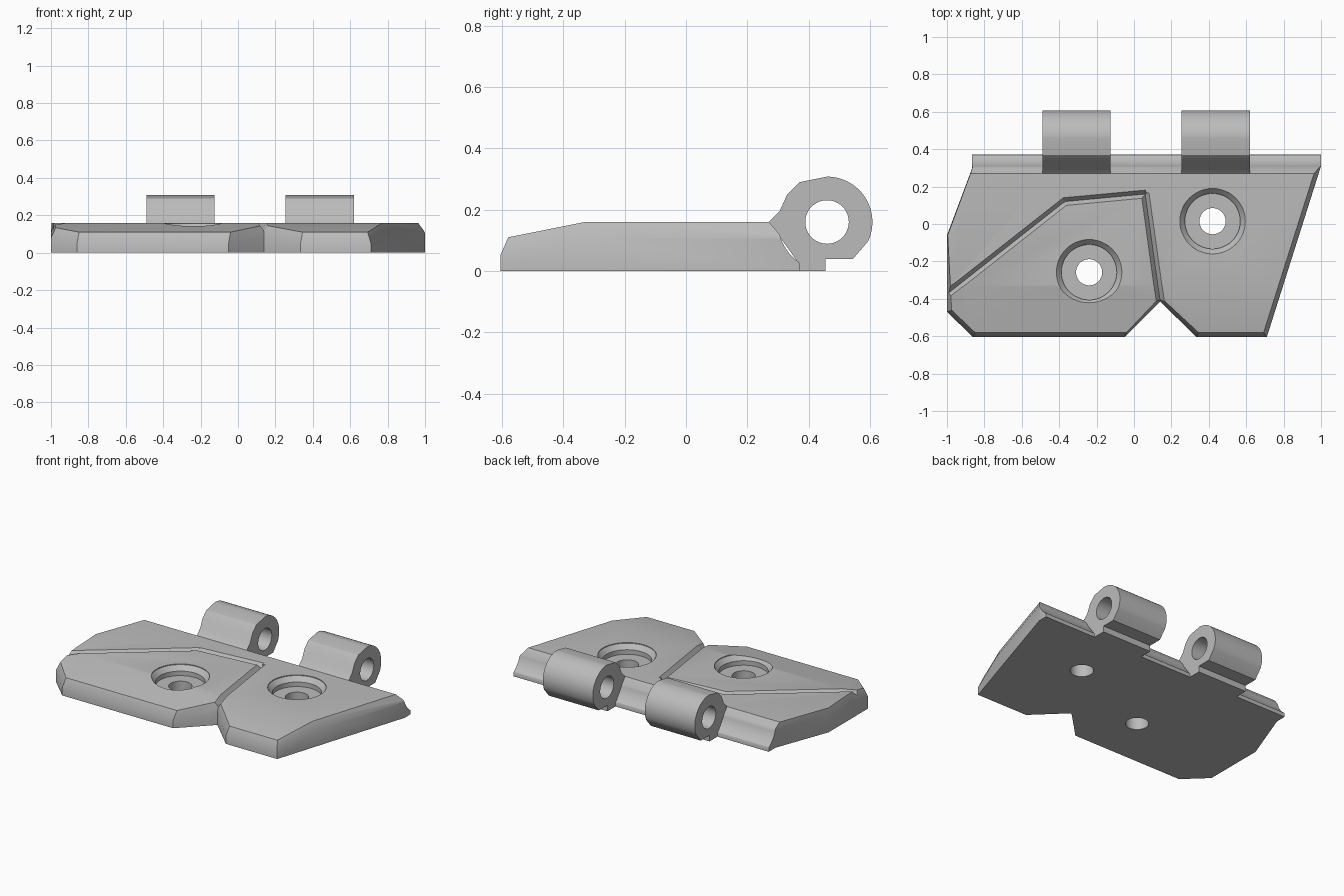
import bpy, bmesh
from math import cos, sin, radians, pi
from mathutils import Vector

if "Cube" in bpy.data.objects:
    bpy.data.objects.remove(bpy.data.objects["Cube"], do_unlink=True)

grey = bpy.data.materials.new("plain_grey")
grey.use_nodes = True
grey.diffuse_color = (0.5, 0.5, 0.5, 1)
grey.node_tree.nodes["Principled BSDF"].inputs["Base Color"].default_value = (0.5, 0.5, 0.5, 1)

THICK = 0.16
SLOPE_Y = -0.33


def drop(y):
    """How far the top surface falls towards the front edge."""
    return max(0, SLOPE_Y - y) * 0.2


def make_object(name, bm):
    bmesh.ops.recalc_face_normals(bm, faces=bm.faces)
    mesh = bpy.data.meshes.new(name)
    bm.to_mesh(mesh)
    bm.free()
    mesh.materials.append(grey)
    obj = bpy.data.objects.new(name, mesh)
    bpy.context.collection.objects.link(obj)
    return obj


def loft(name, loops):
    """Closed solid through matching rings of points."""
    bm = bmesh.new()
    rings = [[bm.verts.new(p) for p in ring] for ring in loops]
    for a, b in zip(rings, rings[1:]):
        for i in range(len(a)):
            j = (i + 1) % len(a)
            bm.faces.new((a[i], a[j], b[j], b[i]))
    bm.faces.new(rings[0])
    bm.faces.new(rings[-1])
    return make_object(name, bm)


def prism_x(name, profile, x0, x1):
    return loft(name, [[(x, y, z) for y, z in profile] for x in (x0, x1)])


def lathe(name, profile, x, y, n=48):
    return loft(name, [[(x + r * cos(2 * pi * i / n), y + r * sin(2 * pi * i / n), z)
                        for i in range(n)] for r, z in profile])


def arc(cy, cz, r, start, end, n):
    angles = [radians(start + (end - start) * i / n) for i in range(n + 1)]
    return [(cy + r * cos(a), cz + r * sin(a)) for a in angles]


def cut(target, cutter):
    cutter.hide_render = True
    mod = target.modifiers.new("cut", "BOOLEAN")
    mod.operation = "DIFFERENCE"
    mod.solver = "EXACT"
    mod.object = cutter
    bpy.context.view_layer.objects.active = target
    bpy.ops.object.modifier_apply(modifier=mod.name)
    bpy.data.objects.remove(cutter, do_unlink=True)


def smooth(obj):
    bpy.ops.object.select_all(action="DESELECT")
    obj.select_set(True)
    bpy.context.view_layer.objects.active = obj
    bpy.ops.object.shade_smooth_by_angle(angle=radians(25))


# Plate: outline with a chamfered upper rim
outer = [(-1, -0.47), (-0.86, -0.605), (-0.05, -0.605), (0.14, -0.415), (0.335, -0.605),
         (0.71, -0.605), (1, 0.31), (1, 0.5), (-0.865, 0.5), (-0.865, 0.3), (-1, -0.06)]
inner = [(-0.975, -0.46), (-0.85, -0.58), (-0.04, -0.58), (0.14, -0.39), (0.345, -0.58),
         (0.693, -0.58), (0.975, 0.31), (0.975, 0.5), (-0.863, 0.5), (-0.863, 0.3), (-0.996, -0.06)]
plate = loft("hinge_plate", [[(x, y, z) for x, y in pts] for pts, z in
                             ((outer, 0), (outer, THICK - 0.053), (inner, THICK))])

# Slope the front part of the top down
bm = bmesh.new()
bm.from_mesh(plate.data)
bmesh.ops.bisect_plane(bm, geom=bm.verts[:] + bm.edges[:] + bm.faces[:],
                       plane_co=(0, SLOPE_Y, 0), plane_no=(0, 1, 0))
for v in bm.verts:
    if v.co.z > 0.1:
        v.co.z -= drop(v.co.y)
bm.to_mesh(plate.data)
bm.free()

# Concave back edge that clears the mating knuckles
cove = [(0.27, 0.3), (0.27, 0.161)] + arc(0.46, 0.16, 0.16, 195, 235, 8)
cove += [(0.372, 0.02), (0.372, -0.1), (0.8, -0.1), (0.8, 0.3)]
cut(plate, prism_x("cove_cutter", cove, -1.5, 1.5))

# Countersunk screw holes
for hx, hy in ((0.42, 0.015), (-0.24, -0.258)):
    steps = [(0.07, -0.1), (0.07, 0.095), (0.148, 0.095), (0.148, 0.125), (0.175, 0.155), (0.178, 0.3)]
    cut(plate, lathe("screw_cutter", steps, hx, hy))


# V grooves that split the top like cracked stone
def groove(a, b, width=0.021, depth=0.03):
    a, b = Vector(a), Vector(b)
    d = (b - a).normalized()
    side = Vector((-d.y, d.x)) * width
    rings = []
    for p in (a - d * 0.004, b + d * 0.004):
        z = THICK - drop(p.y)
        rings.append([(*(p + side * 1.3), z + 0.009), (*(p - side * 1.3), z + 0.009), (*p, z - depth)])
    return loft("groove_cutter", rings)


left_joint, right_joint = (-0.37, 0.12), (0.06, 0.16)
paths = [[(-1.03, -0.4), (-0.942, SLOPE_Y), left_joint, right_joint, (0.128, SLOPE_Y), (0.143, -0.43)],
         [left_joint, (-0.44, 0.262)], [right_joint, (0.152, 0.26)]]
for path in paths:
    for a, b in zip(path, path[1:]):
        cut(plate, groove(a, b))
smooth(plate)

# Hinge knuckles with pin holes
knuckle = [(0.27, 0.16), (0.305, 0.195), (0.33, 0.25), (0.37, 0.29)]
knuckle += arc(0.46, 0.16, 0.148, 90, -25, 24)
knuckle += [(0.545, 0.04), (0.455, 0.04), (0.455, 0), (0.37, 0), (0.364, 0.03), (0.3, 0.12)]
for name, x0, x1 in (("right_knuckle", -0.49, -0.125), ("left_knuckle", 0.255, 0.62)):
    body = prism_x(name, knuckle, x0, x1)
    cut(body, prism_x("pin_cutter", arc(0.46, 0.16, 0.071, 0, 352.5, 47), x0 - 0.1, x1 + 0.1))
    smooth(body)
